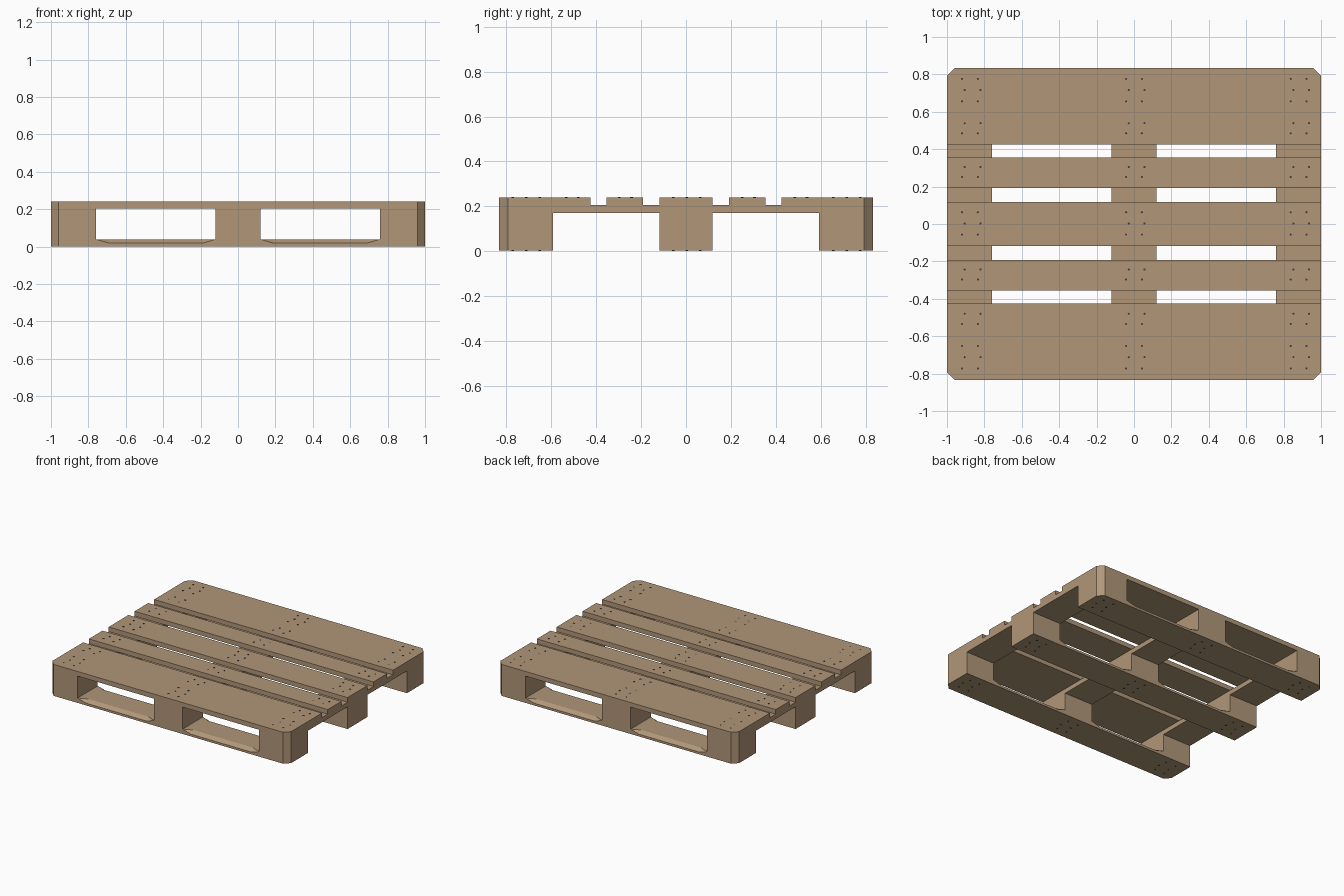
import bpy, bmesh, math

if "Cube" in bpy.data.objects:
    bpy.data.objects.remove(bpy.data.objects["Cube"])

X, Y, C = 1.0, 0.833, 0.04            # half length, half width, corner cut
Z0, Z1, Z2, Z3, Z4 = 0.002, 0.039, 0.17, 0.205, 0.24
XS = [(-1, -0.76), (-0.12, 0.12), (0.76, 1)]            # block columns
YS = [(-Y, -0.592), (-0.118, 0.118), (0.592, Y)]        # block rows

def material(name, rgb):
    m = bpy.data.materials.new(name)
    m.diffuse_color = (*rgb, 1)
    m.use_nodes = True
    m.node_tree.nodes["Principled BSDF"].inputs["Base Color"].default_value = m.diffuse_color
    return m

wood = material("pale wood", (0.44, 0.31, 0.19))
steel = material("dark nail steel", (0.045, 0.05, 0.06))

def finish(name, bm, mat):
    bmesh.ops.remove_doubles(bm, verts=bm.verts, dist=1e-5)
    bmesh.ops.recalc_face_normals(bm, faces=bm.faces)
    me = bpy.data.meshes.new(name)
    bm.to_mesh(me)
    bm.free()
    me.materials.append(mat)
    ob = bpy.data.objects.new(name, me)
    bpy.context.collection.objects.link(ob)

def plank(name, x0, x1, y0, y1, z0, z1):
    """Box whose vertical edges are cut where they meet a pallet corner."""
    pts = []
    for i, (x, y) in enumerate([(x0, y0), (x1, y0), (x1, y1), (x0, y1)]):
        if abs(x) == X and abs(y) == Y:
            a = (x, y - math.copysign(C, y))
            b = (x - math.copysign(C, x), y)
            pts += [a, b] if i % 2 == 0 else [b, a]
        else:
            pts.append((x, y))
    bm = bmesh.new()
    f = bm.faces.new([bm.verts.new((x, y, z0)) for x, y in pts])
    r = bmesh.ops.extrude_face_region(bm, geom=[f])
    for v in r["geom"]:
        if isinstance(v, bmesh.types.BMVert):
            v.co.z = z1
    finish(name, bm, wood)

def bottom_board(name, y0, y1):
    """Board lofted along x, with bevelled top edges between the blocks."""
    half = [(0.12, 0), (0.187, 1), (0.69, 1), (0.76, 0), (X - C, 0), (X, 0)]
    stations = [(-x, k) for x, k in reversed(half)] + half
    bm = bmesh.new()
    rings = []
    for x, k in stations:
        cut = C if abs(x) == X else 0
        a = y0 + (cut if y0 == -Y else 0)
        b = y1 - (cut if y1 == Y else 0)
        d, w = 0.02 * k, 0.03 * k
        sec = [(a, Z0), (b, Z0), (b, Z1 - d), (b - w, Z1), (a + w, Z1), (a, Z1 - d)]
        rings.append([bm.verts.new((x, y, z)) for y, z in sec])
    for p, q in zip(rings, rings[1:]):
        for i in range(6):
            j = (i + 1) % 6
            bm.faces.new((p[i], p[j], q[j], q[i]))
    bm.faces.new(rings[0])
    bm.faces.new(rings[-1])
    finish(name, bm, wood)

# Top deck boards
for n, (a, b) in enumerate([(-Y, -0.425), (-0.355, -0.192), (-0.118, 0.118),
                            (0.192, 0.355), (0.425, Y)]):
    plank(f"deck_board_{n + 1}", -X, X, a, b, Z3, Z4)

# Cross boards, blocks and bottom boards
for i, (x0, x1) in enumerate(XS):
    plank(f"cross_board_{i + 1}", x0, x1, -Y, Y, Z2, Z3)
    for j, (y0, y1) in enumerate(YS):
        plank(f"block_{i + 1}_{j + 1}", x0, x1, y0, y1, Z1, Z2)
for j, (y0, y1) in enumerate(YS):
    bottom_board(f"bottom_board_{j + 1}", y0, y1)

# Nail heads: pairs in zigzag rows
def nails(name, rows, z0, z1):
    bm = bmesh.new()
    for y, shift in rows:
        for cx in (-0.877, 0, 0.88):
            for s in (-0.042, 0.042):
                r = bmesh.ops.create_cone(bm, cap_ends=True, segments=8, radius1=0.006,
                                          radius2=0.006, depth=z1 - z0)
                bmesh.ops.translate(bm, verts=r["verts"],
                                    vec=(cx + s + shift, y, (z0 + z1) / 2))
    finish(name, bm, steel)

triples = [(c + d, 0.014 * (d == 0)) for c in (-0.712, 0.003, 0.716) for d in (-0.06, 0, 0.06)]
pairs = [(c + d, 0.014 * (d > 0)) for c in (-0.507, -0.27, 0.278, 0.512) for d in (-0.027, 0.027)]
nails("top_nails", triples + pairs, Z4 - 0.002, Z4 + 0.002)
nails("bottom_nails", triples, 0, Z0 + 0.002)
